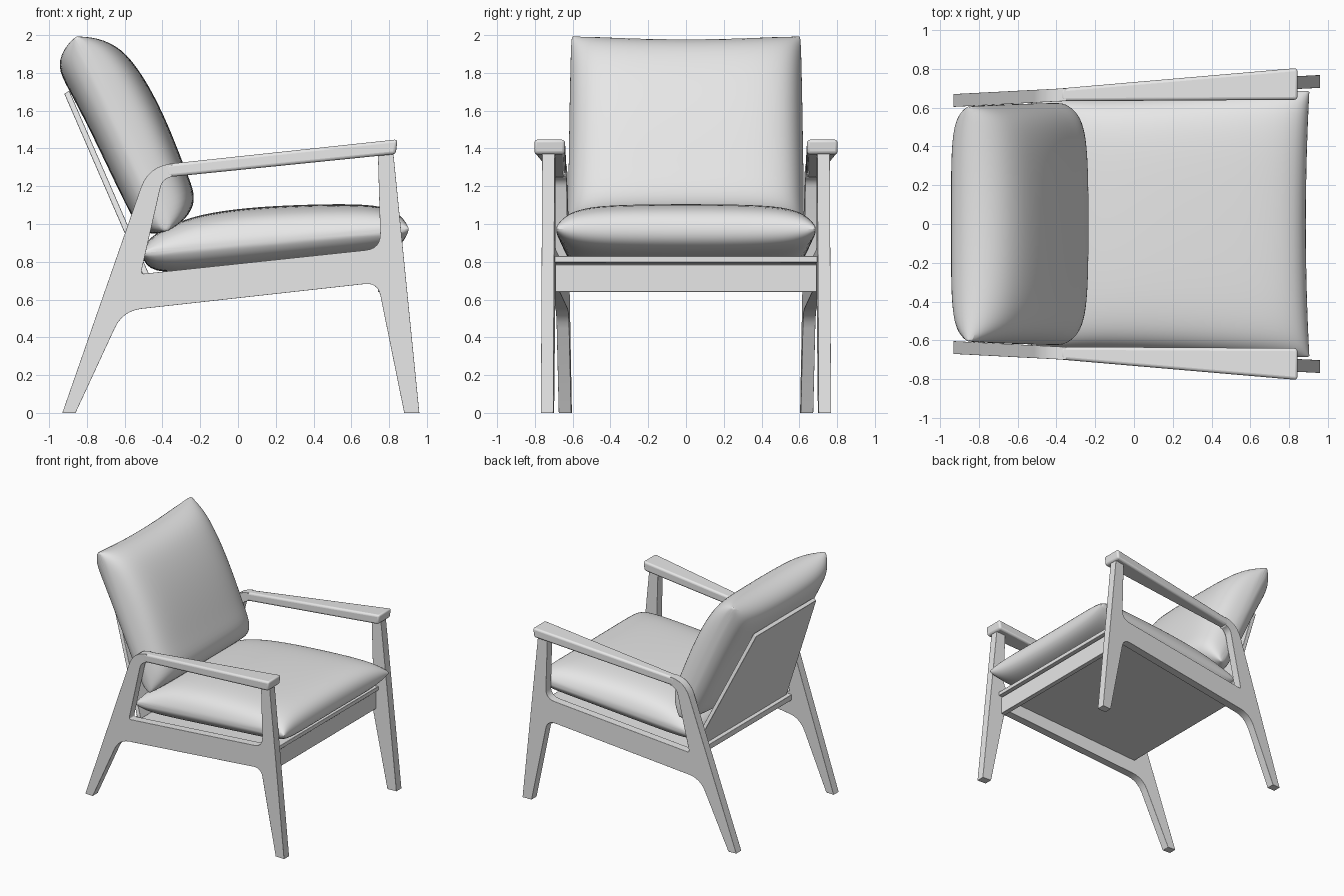
import bpy
import bmesh
from mathutils import Vector

cube = bpy.data.objects.get("Cube")
if cube:
    bpy.data.objects.remove(cube, do_unlink=True)

GREY = (0.8, 0.8, 0.8, 1)
mat = bpy.data.materials.new("light_grey")
mat.use_nodes = True
mat.diffuse_color = GREY
mat.node_tree.nodes["Principled BSDF"].inputs["Base Color"].default_value = GREY


def finish(name, bm):
    bmesh.ops.recalc_face_normals(bm, faces=bm.faces)
    mesh = bpy.data.meshes.new(name)
    bm.to_mesh(mesh)
    bm.free()
    mesh.materials.append(mat)
    obj = bpy.data.objects.new(name, mesh)
    bpy.context.collection.objects.link(obj)
    return obj


def smooth(obj, angle):
    bpy.ops.object.select_all(action="DESELECT")
    obj.select_set(True)
    bpy.context.view_layer.objects.active = obj
    bpy.ops.object.shade_smooth_by_angle(angle=angle)


def rounded(corners, steps=6):
    """Outline from (x, z, radius) corners."""
    out = []
    for i, (x, z, r) in enumerate(corners):
        p = Vector((x, z))
        if not r:
            out.append(p)
            continue
        a = p + (Vector(corners[i - 1][:2]) - p).normalized() * r
        b = p + (Vector(corners[(i + 1) % len(corners)][:2]) - p).normalized() * r
        for k in range(steps + 1):
            t = k / steps
            out.append(a * (1 - t) ** 2 + p * 2 * t * (1 - t) + b * t * t)
    return out


def prism(name, corners, low, high, bevel=0.006, segments=2, mirror=False):
    """Side outline stretched between two y limits, each a function of x and z."""
    bm = bmesh.new()
    pts = rounded(corners)
    near = [bm.verts.new((p.x, low(*p), p.y)) for p in pts]
    far = [bm.verts.new((p.x, high(*p), p.y)) for p in pts]
    bm.faces.new(near)
    bm.faces.new(far)
    for i in range(len(pts)):
        bm.faces.new((near[i - 1], near[i], far[i], far[i - 1]))
    obj = finish(name, bm)
    mod = obj.modifiers.new("soft_edges", "BEVEL")
    mod.width = bevel
    mod.segments = segments
    mod.limit_method = "ANGLE"
    mod.angle_limit = 0.7
    if mirror:
        obj.modifiers.new("other_side", "MIRROR").use_axis = (False, True, False)
    smooth(obj, 0.6)
    return obj


def cushion(name, outline, seam_a, seam_b, half_width, sag):
    """Side outline lofted across y, pinched to the seam line at both ends."""
    a, b = Vector(seam_a), Vector(seam_b)
    axis = (b - a).normalized()
    half = [(0, 1), (0.35, 0.99), (0.65, 0.95), (0.84, 0.82),
            (0.94, 0.58), (0.985, 0.28), (1, 0.1)]
    sections = [(-s, f) for s, f in reversed(half[1:])] + half
    bm = bmesh.new()
    rings = []
    for s, fat in sections:
        ring = []
        for point in outline:
            p = Vector(point)
            along = (p - a).dot(axis)
            foot = a + axis * along
            q = foot + (p - foot) * fat
            # the outer end of the cushion sags between its corners
            share = max(0, along / (b - a).length) ** 4
            q -= axis * sag * share * (1 - s * s)
            ring.append(bm.verts.new((q.x, s * half_width(q.x), q.y)))
        rings.append(ring)
    for r0, r1 in zip(rings, rings[1:]):
        for i in range(len(outline)):
            bm.faces.new((r0[i - 1], r0[i], r1[i], r1[i - 1]))
    bm.faces.new(rings[0])
    bm.faces.new(rings[-1])
    obj = finish(name, bm)
    obj.modifiers.new("soft", "SUBSURF").levels = 2
    obj.modifiers["soft"].render_levels = 2
    smooth(obj, 1.2)
    return obj


def frame_y(x):
    return 0.637 + 0.052 * (x + 0.93)


# Side frames: both legs, side rail and the bend into the arm
prism("side_frame",
      [(-0.93, 0, 0), (-0.86, 0, 0), (-0.61, 0.54, 0.1), (0.74, 0.69, 0.07),
       (0.88, 0, 0), (0.96, 0, 0), (0.82, 1.4, 0), (0.74, 1.4, 0),
       (0.755, 0.87, 0.08), (-0.515, 0.735, 0.02), (-0.4, 1.24, 0.05),
       (-0.35, 1.25, 0), (-0.35, 1.32, 0), (-0.475, 1.305, 0.12)],
      lambda x, z: frame_y(x) - 0.033, lambda x, z: frame_y(x) + 0.033,
      mirror=True)

# Arms widen towards the front
prism("arm",
      [(-0.38, 1.247, 0), (0.835, 1.37, 0), (0.845, 1.448, 0), (-0.38, 1.317, 0)],
      lambda x, z: 0.633 + 0.006 * (x + 0.38),
      lambda x, z: 0.699 + 0.086 * (x + 0.38),
      bevel=0.016, segments=3, mirror=True)

# Seat board, front rail and back panel
prism("seat_board",
      [(-0.53, 0.67, 0), (0.8, 0.797, 0), (0.8, 0.83, 0), (-0.53, 0.715, 0)],
      lambda x, z: 0.03 - frame_y(x), lambda x, z: frame_y(x) - 0.03, bevel=0.003)
prism("front_rail",
      [(0.74, 0.64, 0), (0.78, 0.64, 0), (0.78, 0.785, 0), (0.74, 0.79, 0)],
      lambda x, z: -0.692, lambda x, z: 0.692, bevel=0.003)
prism("back_panel",
      [(-0.92, 1.69, 0), (-0.893, 1.705, 0), (-0.465, 0.72, 0), (-0.495, 0.71, 0)],
      lambda x, z: -0.6 + 0.22 * (z - 0.75), lambda x, z: 0.6 - 0.22 * (z - 0.75),
      bevel=0.003)

# Cushions
cushion("seat_cushion",
        [(-0.52, 0.83), (-0.46, 0.735), (-0.2, 0.75), (0.2, 0.79), (0.55, 0.825),
         (0.78, 0.845), (0.89, 0.89), (0.915, 0.97), (0.88, 1.06), (0.75, 1.107),
         (0.45, 1.107), (0.1, 1.093), (-0.15, 1.062), (-0.32, 1.015), (-0.48, 0.93)],
        (-0.5, 0.85), (0.91, 0.975), lambda x: 0.655 + 0.042 * x, 0.02)
cushion("back_cushion",
        [(-0.36, 0.955), (-0.5, 0.935), (-0.57, 1.05), (-0.68, 1.28), (-0.8, 1.53),
         (-0.9, 1.72), (-0.975, 1.86), (-0.92, 1.97), (-0.81, 2.015), (-0.68, 1.985),
         (-0.57, 1.89), (-0.45, 1.7), (-0.35, 1.48), (-0.275, 1.28), (-0.22, 1.15),
         (-0.25, 1.05)],
        (-0.38, 0.97), (-0.85, 1.99), lambda x: 0.64 + 0.035 * x, 0.03)
